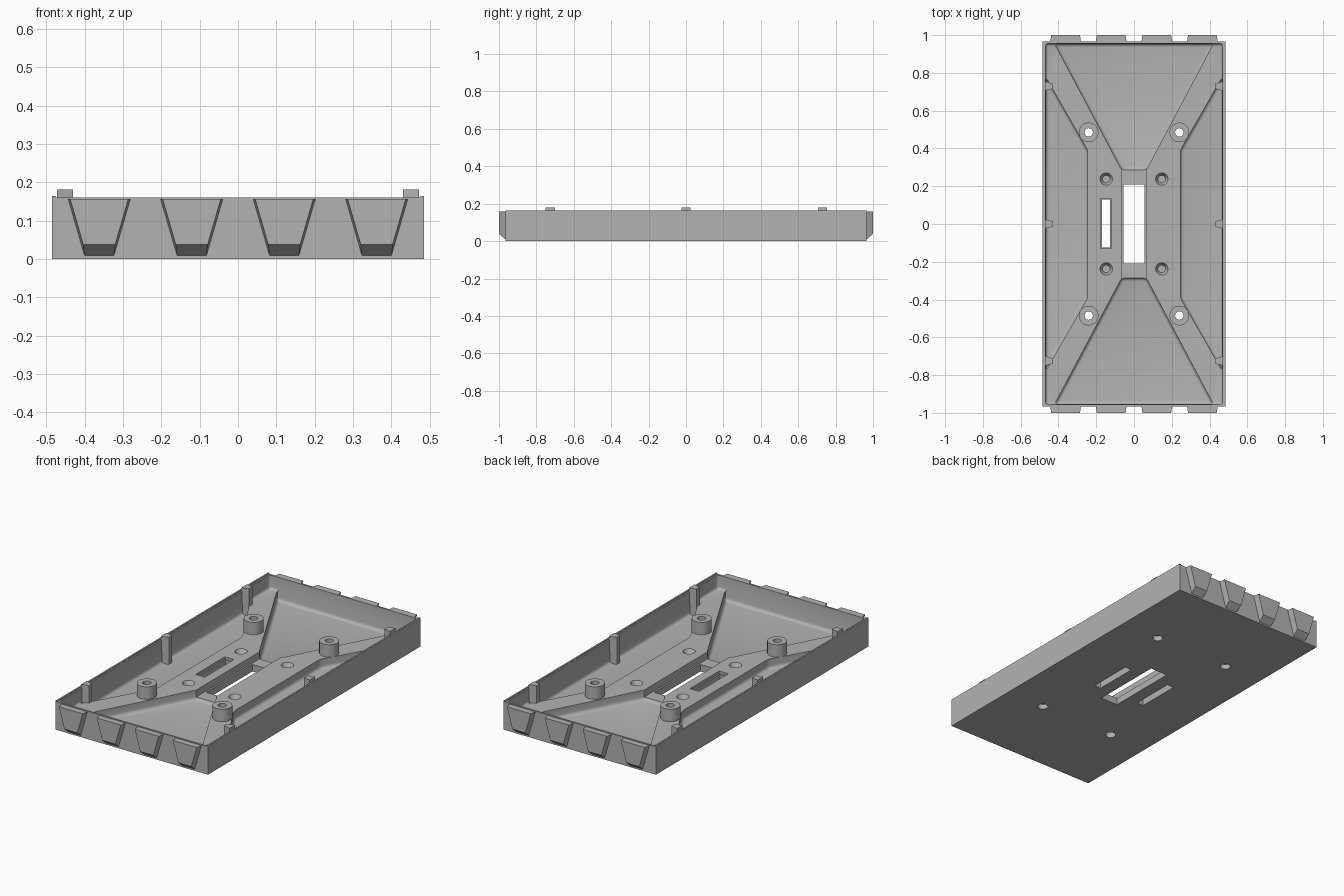
import bpy, bmesh, math

cube = bpy.data.objects.get("Cube")
if cube:
    bpy.data.objects.remove(cube, do_unlink=True)

grey = bpy.data.materials.new("matte grey")
grey.use_nodes = True
COLOR = (0.45, 0.45, 0.45, 1)
grey.diffuse_color = COLOR
grey.node_tree.nodes["Principled BSDF"].inputs["Base Color"].default_value = COLOR


def make(name, bm):
    bmesh.ops.recalc_face_normals(bm, faces=bm.faces)
    mesh = bpy.data.meshes.new(name)
    bm.to_mesh(mesh)
    bm.free()
    mesh.materials.append(grey)
    ob = bpy.data.objects.new(name, mesh)
    bpy.context.collection.objects.link(ob)
    return ob


def prism(name, pts, z0, z1, fillet=0):
    """Upright prism, optionally with its bottom edges rounded."""
    bm = bmesh.new()
    low = [bm.verts.new((x, y, z0)) for x, y in pts]
    top = [bm.verts.new((x, y, z1)) for x, y in pts]
    bm.faces.new(low)
    bm.faces.new(top)
    for i in range(len(pts)):
        j = (i + 1) % len(pts)
        bm.faces.new((low[i], low[j], top[j], top[i]))
    bmesh.ops.recalc_face_normals(bm, faces=bm.faces)
    if fillet:
        edges = [e for e in bm.edges if any(v.co.z < z0 + 1e-5 for v in e.verts)]
        bmesh.ops.bevel(bm, geom=edges, offset=fillet, segments=4, profile=0.5, affect='EDGES')
    return make(name, bm)


def box(name, x0, x1, y0, y1, z0, z1, fillet=0):
    return prism(name, [(x0, y0), (x1, y0), (x1, y1), (x0, y1)], z0, z1, fillet)


def cone(name, x, y, z0, z1, r0, r1):
    bm = bmesh.new()
    bmesh.ops.create_cone(bm, cap_ends=True, segments=32, radius1=r0, radius2=r1, depth=z1 - z0)
    bmesh.ops.translate(bm, verts=bm.verts, vec=(x, y, (z0 + z1) / 2))
    return make(name, bm)


def combine(target, tool, operation='DIFFERENCE'):
    mod = target.modifiers.new("cut", 'BOOLEAN')
    mod.operation, mod.solver, mod.object = operation, 'EXACT', tool
    bpy.context.view_layer.objects.active = target
    bpy.ops.object.modifier_apply(modifier=mod.name)
    bpy.data.objects.remove(tool, do_unlink=True)


FLOOR, RAISED, RIM = 0.025, 0.08, 0.16
SIGNS = (-1, 1)

# Tray body with thin walls and slightly taller side lips
tray = box("tray", -0.485, 0.485, -0.965, 0.965, 0, 0.165)
combine(tray, box("rim_cut", -0.476, 0.476, -1.1, 1.1, RIM, 0.3))
combine(tray, box("upper_cavity", -0.468, 0.468, -0.955, 0.955, RAISED, 0.25, 0.015))

# Lower pockets that leave a raised cross-shaped floor
for s in SIGNS:
    combine(tray, prism("end_pocket", [(-0.42, s * 0.954), (0.42, s * 0.954),
                                       (0.065, s * 0.285), (-0.065, s * 0.285)], FLOOR, 0.22, 0.018))
    combine(tray, prism("side_pocket", [(s * 0.467, 0.777), (s * 0.245, 0.39),
                                        (s * 0.245, -0.39), (s * 0.467, -0.777)], FLOOR, 0.23, 0.018))
combine(tray, box("channel", -0.065, 0.065, -0.29, 0.29, 0.04, 0.21))

# Slots: one through the centre, one through the right, one blind from below
combine(tray, box("centre_slot", -0.055, 0.055, -0.21, 0.21, -0.1, 0.2))
combine(tray, box("right_slot", -0.17, -0.128, -0.125, 0.13, -0.1, 0.2))
combine(tray, box("right_slot_step", -0.178, -0.12, -0.13, 0.135, 0.065, 0.2))
combine(tray, box("left_recess", 0.128, 0.17, -0.13, 0.13, -0.1, 0.06))

# Bored screw posts and countersunk pits
for sx in SIGNS:
    for sy in SIGNS:
        x, y = sx * 0.24, sy * 0.485
        combine(tray, cone("post", x, y, 0.015, 0.151, 0.052, 0.052), 'UNION')
        combine(tray, cone("bore", x, y, -0.1, 0.3, 0.022, 0.022))
        combine(tray, cone("counterbore", x, y, -0.1, 0.03, 0.028, 0.028))
        x, y = sx * 0.147, sy * 0.238
        combine(tray, cone("pit", x, y, 0.055, 0.0801, 0.02, 0.033))
parts = [tray]

# Tapered grip ribs on both ends
PROFILE = [(0.082, 0.157), (0.038, 0.005)]
for s, side in ((-1, "front"), (1, "back")):
    for i in range(4):
        cx = -0.362 + i * 0.2413
        bm = bmesh.new()

        def ring(y, inset, low):
            (wt, zt), (wb, zb) = PROFILE
            wl = wb + (wt - wb) * (low - zb) / (zt - zb)
            return [bm.verts.new((cx + x, s * y, z)) for x, z in
                    ((-wt + inset, zt), (wt - inset, zt), (wl - inset, low), (-wl + inset, low))]
        inner, outer = ring(0.96, 0, 0.005), ring(1.0, 0.006, 0.038)
        bm.faces.new(inner)
        bm.faces.new(outer)
        for a in range(4):
            b = (a + 1) % 4
            bm.faces.new((inner[a], inner[b], outer[b], outer[a]))
        parts.append(make(f"{side}_grip_rib_{i + 1}", bm))

# Locating tabs rising along the side walls
for s, side in ((-1, "right"), (1, "left")):
    for i, y in enumerate((-0.725, 0, 0.73)):
        parts.append(prism(f"{side}_tab_{i + 1}", [(s * 0.472, y - 0.025), (s * 0.43, y - 0.014),
                                                   (s * 0.43, y + 0.014), (s * 0.472, y + 0.025)],
                           0.02, 0.181))

# Smooth the rounded fillets and bores, keep the corners crisp
bpy.ops.object.select_all(action='DESELECT')
for ob in parts:
    ob.select_set(True)
bpy.context.view_layer.objects.active = tray
bpy.ops.object.shade_smooth_by_angle(angle=math.radians(30))
